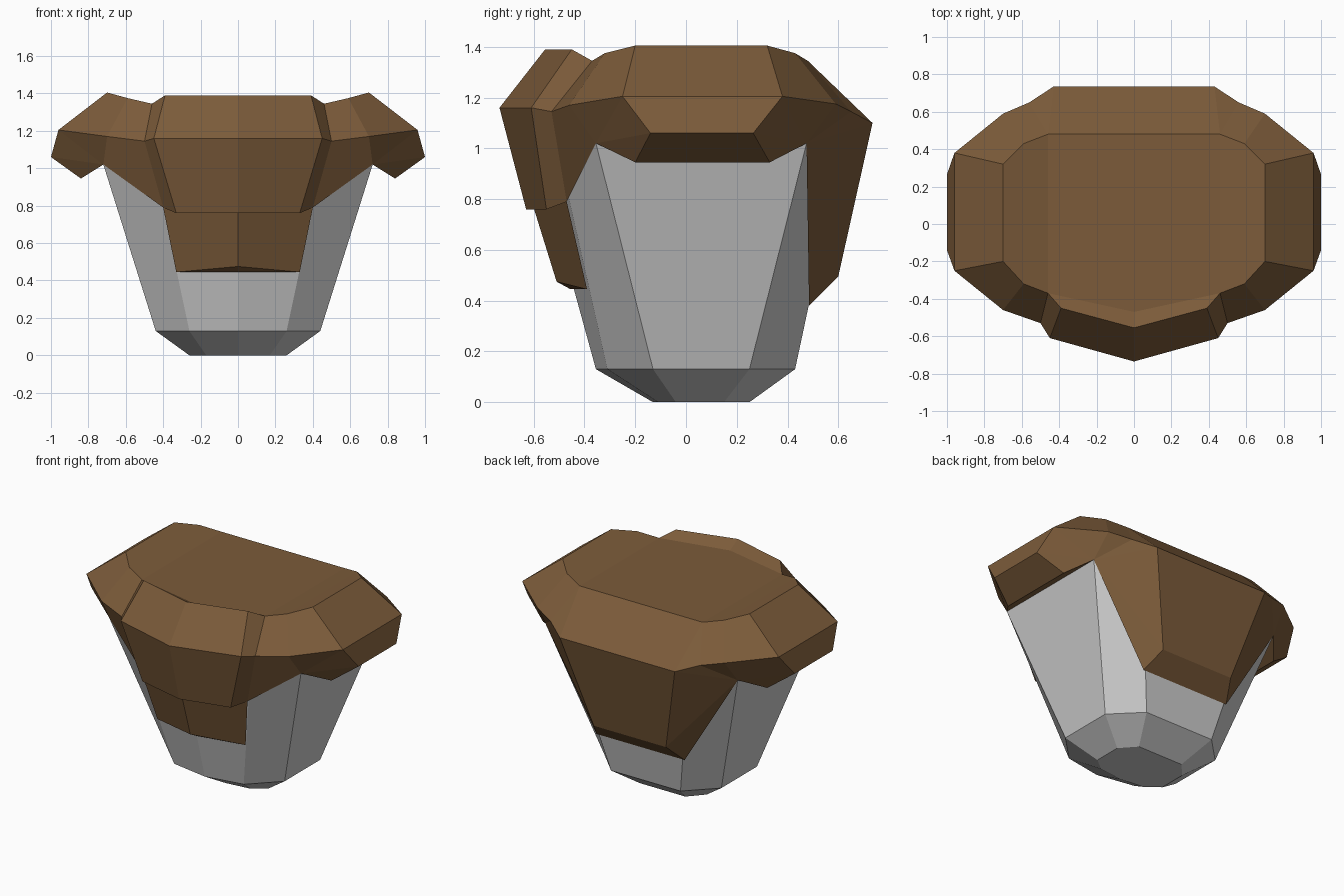
import bpy, bmesh

if "Cube" in bpy.data.objects:
    bpy.data.objects.remove(bpy.data.objects["Cube"])

brown = bpy.data.materials.new("brown_leather")
brown.diffuse_color = (0.20, 0.105, 0.042, 1)
brown.use_nodes = True
brown.node_tree.nodes["Principled BSDF"].inputs["Base Color"].default_value = brown.diffuse_color


def loft(name, columns, material=None, fill=False):
    """Skin right-half columns of points, mirrored over x; repeated points collapse."""
    bm = bmesh.new()
    cache = {}

    def vert(p, side):
        key = (round(p[0] * side, 4) + 0.0, p[1], p[2])
        if key not in cache:
            cache[key] = bm.verts.new(key)
        return cache[key]

    for side in (1, -1):
        for a, b in zip(columns, columns[1:]):
            for i in range(len(a) - 1):
                quad = [vert(p, side) for p in (a[i], a[i + 1], b[i + 1], b[i])]
                corners = list(dict.fromkeys(quad))
                if len(corners) > 2 and not bm.faces.get(corners):
                    bm.faces.new(corners)
    if fill:
        bmesh.ops.holes_fill(bm, edges=[e for e in bm.edges if e.is_boundary], sides=0)
    bmesh.ops.recalc_face_normals(bm, faces=bm.faces)
    mesh = bpy.data.meshes.new(name)
    bm.to_mesh(mesh)
    bm.free()
    if material:
        mesh.materials.append(material)
    obj = bpy.data.objects.new(name, mesh)
    bpy.context.collection.objects.link(obj)
    return obj


# Torso: tapered faceted barrel with a slightly pointed front
def torso_ring(z, half, side, front, front_corner, y0, y1, back):
    return [(0, front, z), (half, front_corner, z), (side, y0, z),
            (side, y1, z), (half, back, z), (0, back, z)]


loft("torso", [
    torso_ring(0.00, 0.17, 0.26, -0.13, -0.11, -0.04, 0.15, 0.25),
    torso_ring(0.13, 0.26, 0.44, -0.355, -0.31, -0.13, 0.25, 0.43),
    torso_ring(1.02, 0.45, 0.72, -0.60, -0.51, -0.355, 0.475, 0.62)], fill=True)

# Shoulder mantle: columns run from the top edge down to the underside
front_low = (0.40, -0.47, 0.79)
arm_front = (0.72, -0.355, 1.02)
arm_back = (0.72, 0.475, 1.02)
back_top = (0.46, 0.48, 1.345)


def shoulder(y_top, y_mid, y_rim, y_low, inner):
    mid = (0.96, y_mid, 1.205)
    return [(0.70, y_top, 1.405), mid, mid, (1.0, y_rim, 1.06),
            (0.84, y_low, 0.945), inner]


def back_panel(top, mid, rim, low, inner):
    edge = (mid, 0.735, 1.10)
    return [(top, 0.48, 1.345), edge, edge, (rim, 0.60, 0.495),
            (low, 0.485, 0.38), (inner, 0.56, 0.71)]


mantle = [
    [(0.46, -0.37, 1.345), (0.50, -0.53, 1.145)] + [front_low] * 4,
    [(0.59, -0.32, 1.375), (0.70, -0.46, 1.17)] + [arm_front] * 4,
    shoulder(-0.20, -0.25, -0.14, -0.20, arm_front),
    shoulder(0.32, 0.38, 0.265, 0.33, arm_back),
    [(0.59, 0.43, 1.375), (0.70, 0.59, 1.175)] + [arm_back] * 4,
    [back_top, (0.56, 0.65, 1.145)] + [arm_back] * 4,
    back_panel(0.46, 0.43, 0.27, 0.33, 0.39),
    back_panel(0, 0, 0, 0, 0)]
loft("mantle", mantle, brown)

# Top of the mantle: front-to-back strips sagging towards the middle
tops = [c[0] for c in mantle]
loft("mantle_top", [[tops[2], tops[3]], [tops[1], tops[4]], [tops[0], tops[5]],
                    [(0, -0.47, 1.345), tops[7]]], brown)

# Chest plate: pointed two-step front with a raised collar
hem = (0.33, -0.39, 0.445)
loft("chest_plate", [
    [(0, -0.455, 0.445), hem, hem],
    [(0, -0.51, 0.475), hem, hem],
    [(0, -0.60, 0.765), front_low, front_low],
    [(0, -0.63, 0.76), (0.33, -0.55, 0.76), front_low],
    [(0, -0.735, 1.16), (0.45, -0.61, 1.16), (0.50, -0.53, 1.145)],
    [(0, -0.555, 1.39), (0.39, -0.45, 1.39), (0.46, -0.37, 1.345)],
    [(0, -0.47, 1.345), (0.46, -0.37, 1.345), (0.46, -0.37, 1.345)]], brown)
